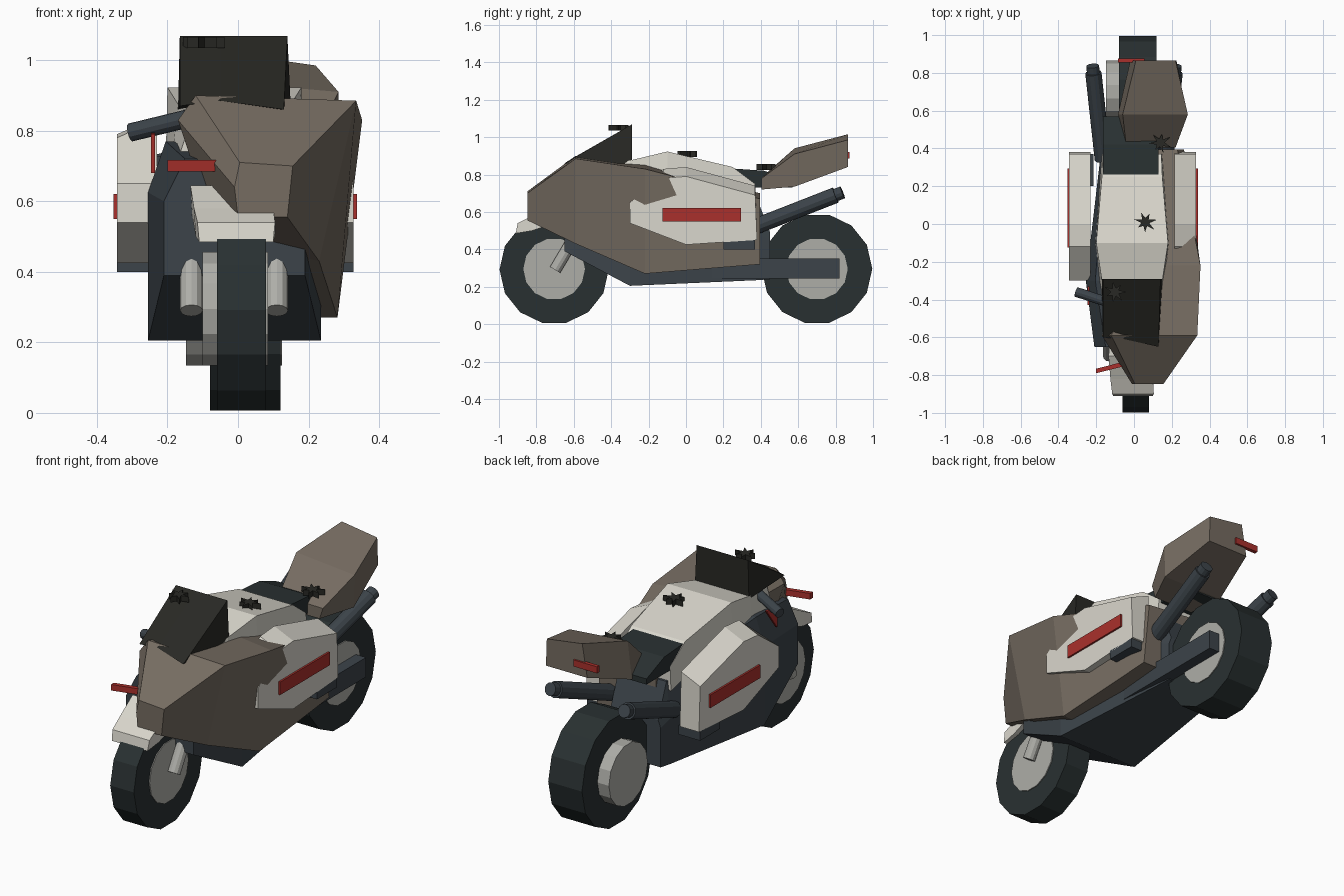
import bpy, bmesh, math
from mathutils import Vector

if "Cube" in bpy.data.objects:
    bpy.data.objects.remove(bpy.data.objects["Cube"])

def mat(name, r, g, b):
    m = bpy.data.materials.new(name)
    m.diffuse_color = (r, g, b, 1)
    m.use_nodes = True
    m.node_tree.nodes["Principled BSDF"].inputs["Base Color"].default_value = m.diffuse_color
    return m

BROWN = mat("brown", .18, .15, .12)
WHITE = mat("white", .70, .68, .61)
DARK = mat("dark_metal", .045, .057, .068)
TYRE = mat("rubber", .022, .030, .031)
GREY = mat("hub_grey", .42, .42, .39)
RED = mat("red", .40, .03, .025)
GLASS = mat("smoked_glass", .022, .022, .018)

def finish(name, bm, m):
    bmesh.ops.recalc_face_normals(bm, faces=bm.faces)
    me = bpy.data.meshes.new(name)
    bm.to_mesh(me)
    bm.free()
    me.materials.append(m)
    ob = bpy.data.objects.new(name, me)
    bpy.context.collection.objects.link(ob)
    return ob

def loft(name, rings, m):
    """Skin a list of equal-length point rings and cap both ends."""
    bm = bmesh.new()
    vs = [[bm.verts.new(p) for p in r] for r in rings]
    n = len(vs[0])
    for a, b in zip(vs, vs[1:]):
        for i in range(n):
            j = (i + 1) % n
            bm.faces.new((a[i], a[j], b[j], b[i]))
    bm.faces.new(vs[0])
    bm.faces.new(vs[-1])
    return finish(name, bm, m)

def loft_y(name, sections, m):
    """Sections are (y, [(x, z), ...])."""
    return loft(name, [[(x, y, z) for x, z in pts] for y, pts in sections], m)

def extrude_x(name, profile, x0, x1, m):
    """Side profile (y, z) pulled from x0 to x1."""
    return loft(name, [[(x, y, z) for y, z in profile] for x in (x0, x1)], m)

def box(name, x0, x1, y0, y1, z0, z1, m):
    return extrude_x(name, [(y0, z0), (y1, z0), (y1, z1), (y0, z1)], x0, x1, m)

def rod(name, a, b, r, m, sides=12):
    a, b = Vector(a), Vector(b)
    q = (b - a).to_track_quat('Z', 'Y')
    ring = [q @ Vector((r * math.cos(t), r * math.sin(t), 0))
            for t in (2 * math.pi * i / sides for i in range(sides))]
    return loft(name, [[a + v for v in ring], [b + v for v in ring]], m)

# wheels: tyre plus protruding hub
for side, y, r, x0, x1, h0, h1 in (("front", -.705, .292, -.06, .08, -.10, .085),
                                   ("rear", .70, .296, -.08, .12, -.148, .125)):
    rod(side + "_tyre", (x0, y, r), (x1, y, r), r, TYRE, 14)
    rod(side + "_hub", (h0, y, .295), (h1, y, .295), .165, GREY, 14)

# fork legs and front fender
for side, x in (("left", -.132), ("right", .11)):
    rod(side + "_fork", (x, -.70, .29), (x, -.54, .56), .032, GREY)
fender = [(-.905, .485, .105), (-.90, .54, .105), (-.70, .645, .125)]
loft("front_fender", [
    [(-.11, -.91, .485), (.10, -.91, .485), (.105, -.90, .54), (-.115, -.90, .54)],
    [(-.12, -.82, .50), (.105, -.82, .50), (.10, -.82, .58), (-.125, -.82, .58)],
    [(-.13, -.65, .56), (.11, -.65, .56), (.11, -.70, .645), (-.135, -.70, .645)]], WHITE)

# dark lower body, symmetric hexagonal sections about x = -0.01
def body_section(y, z0, z1, z2, w0, w1, w2):
    half = [(w0, z0), (w1, z1), (w2, z2)]
    return y, [(-.01 + w, z) for w, z in half] + [(-.01 - w, z) for w, z in reversed(half)]

loft_y("lower_body", [body_section(-.65, .39, .60, .72, .20, .20, .14),
                      body_section(-.30, .205, .625, .77, .245, .245, .195),
                      body_section(.38, .235, .48, .67, .165, .165, .14),
                      body_section(.45, .24, .45, .49, .155, .155, .14)], DARK)

# surviving right-hand fairing and nose
loft_y("fairing", [
    (-.848, [(.0, .555), (-.01, .64), (.005, .71), (.155, .70), (.14, .555)]),
    (-.59, [(-.06, .50), (-.17, .83), (-.12, .90), (.335, .885), (.23, .43)]),
    (-.22, [(.0, .27), (.0, .70), (.08, .86), (.352, .83), (.282, .27)]),
    (.395, [(-.10, .32), (-.10, .60), (-.10, .70), (.23, .67), (.265, .32)])], BROWN)

# tank
def tank_section(y, z0, z1, wb, wt):
    return y, [(-.01 - wb, z0), (-.01 + wb, z0), (-.01 + wt, z1), (-.01 - wt, z1)]

loft_y("tank", [tank_section(-.50, .72, .84, .16, .12),
                tank_section(-.30, .74, .875, .175, .16),
                tank_section(-.10, .72, .923, .195, .19),
                tank_section(.25, .66, .84, .17, .16),
                tank_section(.37, .62, .75, .16, .155)], WHITE)

# windscreen wedge with a chipped front tip
loft("windscreen", [
    [(-.165, -.60, .87), (-.165, -.29, 1.068), (-.17, -.29, .86)],
    [(-.05, -.61, .885), (-.05, -.29, 1.068), (-.05, -.29, .87)],
    [(.13, -.65, .86), (.14, -.29, 1.068), (.15, -.29, .86)]], GLASS)

# side panels with red stripe and foot peg
panel = [(-.30, .54), (0, .425), (.38, .45), (.37, .74), (.0, .84), (-.12, .83), (-.30, .65)]
for side, s, off in (("left", -1, -.015), ("right", 1, 0)):
    inner, outer = s * .215 + off, s * .328 + off
    p = extrude_x(side + "_panel", panel, inner, outer, WHITE)
    for v in p.data.vertices:          # lower the outer top edge a little
        if abs(v.co.x - outer) < 1e-4 and v.co.z > .7:
            v.co.z -= .05
    box(side + "_stripe", outer - s * .02, outer + s * .01, -.125, .295, .55, .62, RED)
    box(side + "_foot_peg", s * .20 + off, outer, .20, .37, .40, .45, DARK)

# seat
extrude_x("seat", [(.25, .73), (.57, .73), (.57, .76), (.42, .82), (.25, .832)],
          -.165, .13, TYRE)

# tail, knocked to the right, and its light
loft_y("tail", [
    (.405, [(-.04, .72), (.20, .72), (.22, .78), (-.04, .785)]),
    (.58, [(-.085, .74), (.28, .735), (.285, .91), (-.06, .94)]),
    (.865, [(-.02, .84), (.225, .84), (.22, .985), (.01, 1.015)])], BROWN)
box("tail_light", -.085, .055, .855, .875, .885, .92, RED)

# swing arm and exhausts
box("swing_arm", .115, .185, .14, .82, .245, .35, DARK)
for side, s in (("left", -1), ("right", 1)):
    a, b = Vector((s * .165, .34, .51)), Vector((s * .215, .80, .69))
    rod(side + "_exhaust", a, b, .043, DARK)
    rod(side + "_exhaust_tip", b, b + (b - a).normalized() * .04, .034, DARK)

# handlebar stub, broken red bars
rod("handlebar", (-.305, -.36, .795), (-.12, -.42, .84), .026, DARK)
loft("front_red_bar", [[(x, y + dy, z) for dy, z in ((-.012, .685), (.012, .685), (.012, .717), (-.012, .717))]
                       for x, y in ((-.20, -.778), (-.05, -.74))], RED)
extrude_x("red_shard", [(-.42, .68), (-.33, .80), (-.43, .79)], -.247, -.235, RED)

# jagged damage stars
for part, x, y, z, tilt in (("windscreen", -.10, -.36, 1.05, 0), ("tank", .06, .01, .91, .2),
                            ("seat", .14, .43, .84, .5)):
    ring = []
    for i in range(14):
        r = .022 if i % 2 else (.062, .048, .055)[i // 2 % 3]
        t = tilt + 2 * math.pi * i / 14
        ring.append((x + r * math.cos(t), y + r * math.sin(t)))
    loft(part + "_damage_star", [[(px, py, z + h) for px, py in ring] for h in (-.015, .015)], GLASS)
